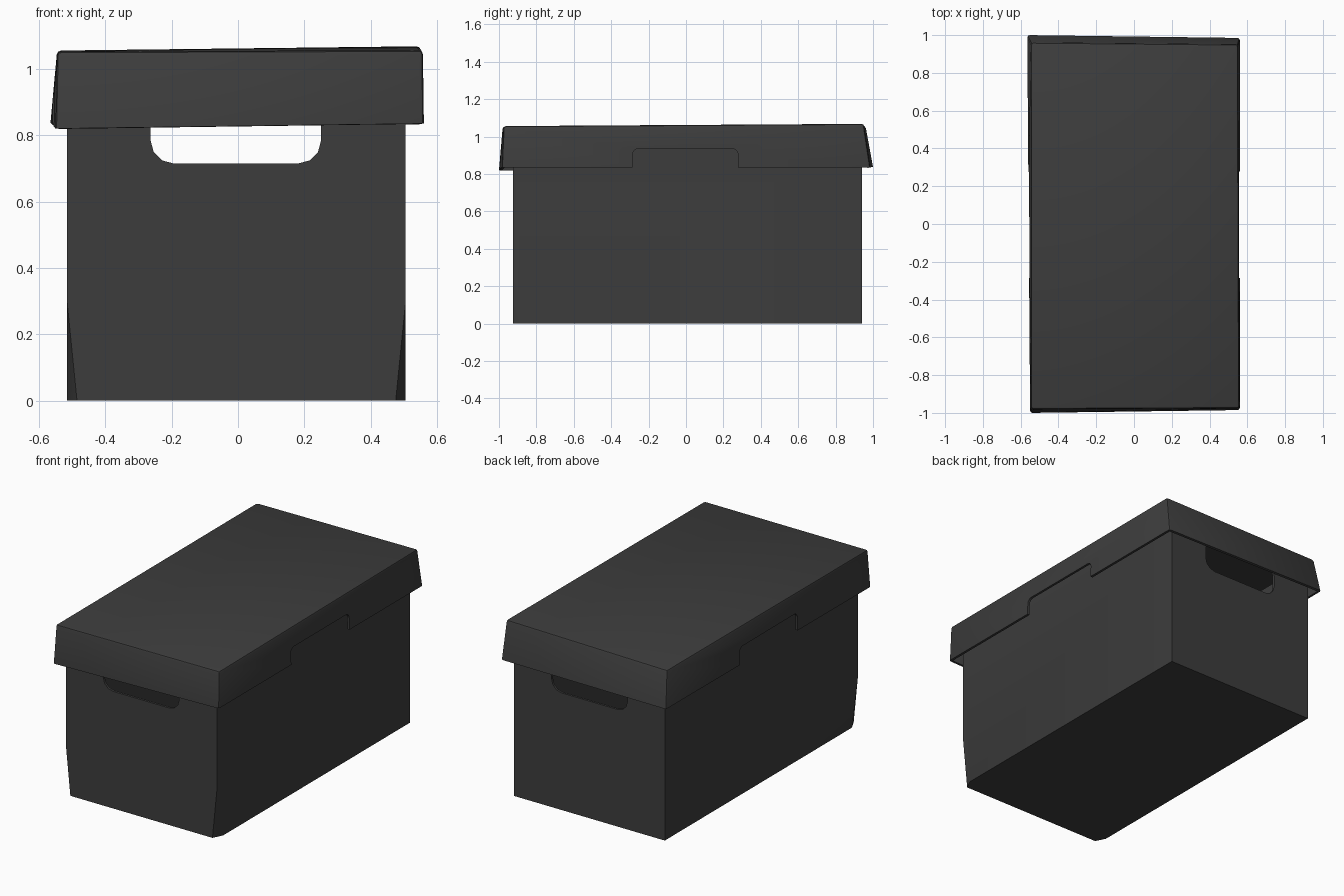
import bpy, bmesh, math
from mathutils import Vector

old = bpy.data.objects.get("Cube")
if old:
    bpy.data.objects.remove(old, do_unlink=True)

charcoal = bpy.data.materials.new("charcoal cardboard")
charcoal.use_nodes = True
colour = (0.046, 0.046, 0.046, 1)
charcoal.diffuse_color = colour
charcoal.node_tree.nodes["Principled BSDF"].inputs["Base Color"].default_value = colour


def make_object(name, bm):
    bmesh.ops.recalc_face_normals(bm, faces=bm.faces)
    mesh = bpy.data.meshes.new(name)
    bm.to_mesh(mesh)
    bm.free()
    ob = bpy.data.objects.new(name, mesh)
    bpy.context.collection.objects.link(ob)
    mesh.materials.append(charcoal)
    return ob


def hexahedron(bottom, top):
    """Closed six-sided block from two rings of four corners."""
    bm = bmesh.new()
    low = [bm.verts.new(p) for p in bottom]
    high = [bm.verts.new(p) for p in top]
    bm.faces.new(low)
    bm.faces.new(high)
    for i in range(4):
        j = (i + 1) % 4
        bm.faces.new((low[i], low[j], high[j], high[i]))
    bmesh.ops.recalc_face_normals(bm, faces=bm.faces)
    return bm


def remove_cap(bm, sign):
    caps = [f for f in bm.faces if f.normal.z * sign > 0.9]
    bmesh.ops.delete(bm, geom=caps, context='FACES')


def slot_cutter(name, axis, a0, a1, z0, z1, radius, steps, reach):
    """Rounded rectangle extruded right through the model along x or y."""
    bm = bmesh.new()
    outline = []
    corners = ((a1 - radius, z1 - radius), (a0 + radius, z1 - radius),
               (a0 + radius, z0 + radius), (a1 - radius, z0 + radius))
    for q, (ca, cz) in enumerate(corners):
        for s in range(steps + 1):
            t = math.pi / 2 * (q + s / steps)
            outline.append((ca + radius * math.cos(t), cz + radius * math.sin(t)))
    ring = [bm.verts.new((a, -reach, z) if axis == 'y' else (-reach, a, z))
            for a, z in outline]
    face = bm.faces.new(ring)
    moved = bmesh.ops.extrude_face_region(bm, geom=[face])['geom']
    shift = Vector((0, 2 * reach, 0) if axis == 'y' else (2 * reach, 0, 0))
    bmesh.ops.translate(bm, vec=shift,
                        verts=[g for g in moved if isinstance(g, bmesh.types.BMVert)])
    return make_object(name, bm)


def finish(ob, thickness, cutter):
    """Give the shell its board thickness, punch the slot, shade it."""
    solid = ob.modifiers.new("board", 'SOLIDIFY')
    solid.thickness = thickness
    solid.offset = -1
    cut = ob.modifiers.new("slot", 'BOOLEAN')
    cut.operation = 'DIFFERENCE'
    cut.solver = 'EXACT'
    cut.object = cutter
    cutter.hide_render = True
    bpy.ops.object.select_all(action='DESELECT')
    ob.select_set(True)
    bpy.context.view_layer.objects.active = ob
    for name in ("board", "slot"):
        bpy.ops.object.modifier_apply(modifier=name)
    bpy.ops.object.shade_smooth_by_angle(angle=math.radians(30))
    bpy.data.objects.remove(cutter, do_unlink=True)


# Box body, with its two front bottom corners crushed inward
x0, x1, y0, y1, rim = -0.515, 0.505, -0.925, 0.94, 1.02
ring = [(x0, y0), (x1, y0), (x1, y1), (x0, y1)]
bm = hexahedron([(x, y, 0) for x, y in ring], [(x, y, rim) for x, y in ring])
for x, side in ((x0, -1), (x1, 1)):
    p = Vector((x, y0, 0.3))
    q = Vector((x - side * 0.03, y0, 0))
    r = Vector((x, y0 + 0.06, 0))
    normal = (q - p).cross(r - p).normalized()
    if normal.x * side < 0:
        normal.negate()
    cut = bmesh.ops.bisect_plane(bm, geom=bm.verts[:] + bm.edges[:] + bm.faces[:],
                                 plane_co=p, plane_no=normal, clear_outer=True)
    bmesh.ops.holes_fill(bm, edges=[e for e in bm.edges if e.is_boundary], sides=0)
bm.normal_update()
remove_cap(bm, 1)
body = make_object("box_body", bm)
finish(body, 0.02, slot_cutter("handle_cutter", 'y', -0.263, 0.25, 0.715, 0.92, 0.068, 3, 1.5))

# Lid, slightly warped and flared towards its lower rim
bm = hexahedron(
    [(-0.55, -1.0, 0.82), (0.56, -0.985, 0.835), (0.56, 0.985, 0.835), (-0.565, 1.0, 0.838)],
    [(-0.545, -0.98, 1.052), (0.557, -0.975, 1.056), (0.55, 0.95, 1.068), (-0.545, 0.96, 1.055)])
remove_cap(bm, -1)
bmesh.ops.bevel(bm, geom=[e for e in bm.edges if not e.is_boundary],
                offset=0.012, segments=2, profile=0.5, affect='EDGES')
lid = make_object("lid", bm)
finish(lid, 0.015, slot_cutter("thumb_notch_cutter", 'x', -0.285, 0.278, 0.6, 0.935, 0.03, 4, 1.0))
